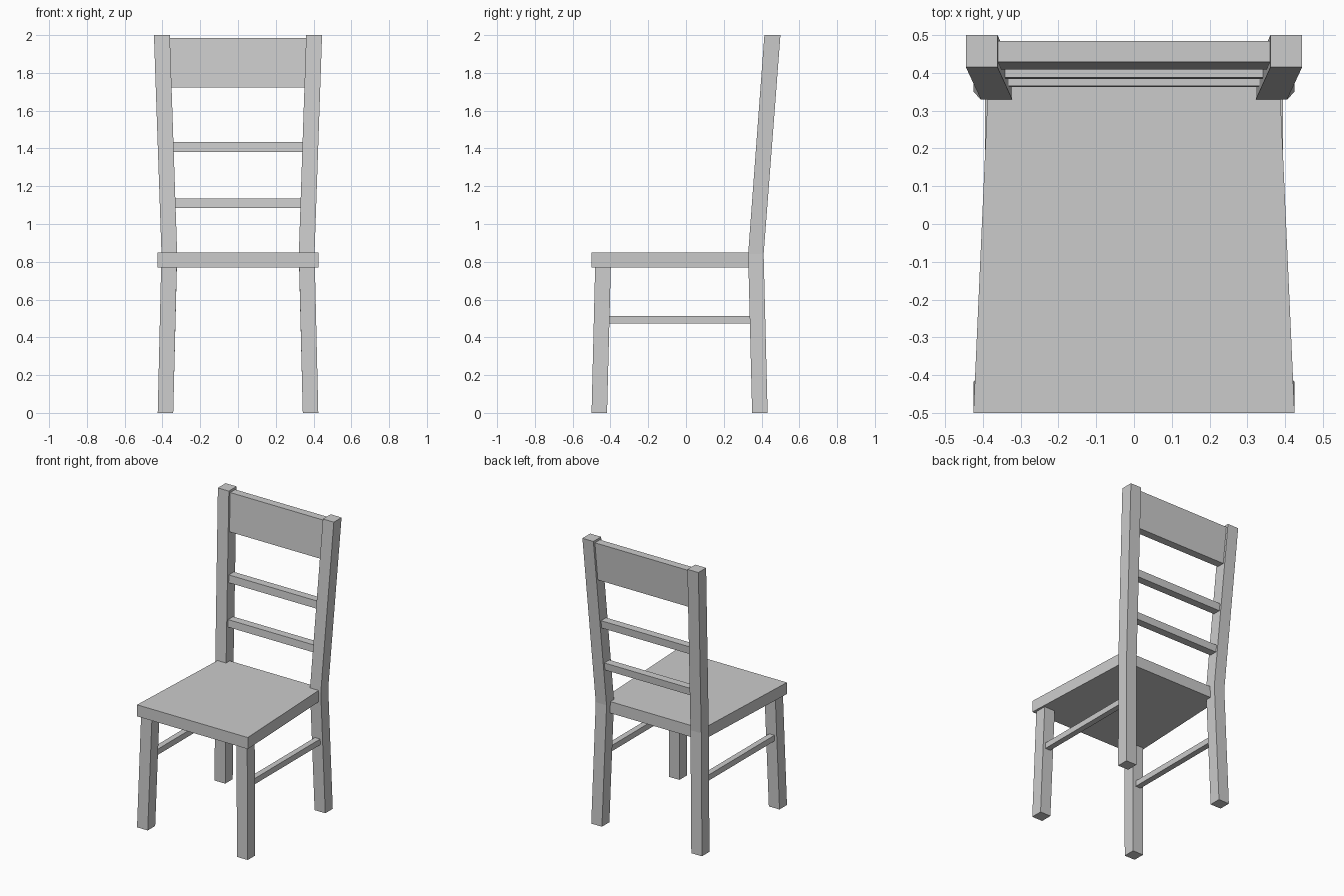
import bpy

if "Cube" in bpy.data.objects:
    bpy.data.objects.remove(bpy.data.objects["Cube"])


def loft(name, sections):
    """Closed mesh through a stack of four-cornered rings."""
    verts = [v for ring in sections for v in ring]
    n = len(sections)
    faces = [(3, 2, 1, 0), tuple(range(4 * n - 4, 4 * n))]
    for k in range(n - 1):
        for i in range(4):
            j = (i + 1) % 4
            faces.append((4 * k + i, 4 * k + j, 4 * k + 4 + j, 4 * k + 4 + i))
    mesh = bpy.data.meshes.new(name)
    mesh.from_pydata(verts, [], faces)
    obj = bpy.data.objects.new(name, mesh)
    bpy.context.collection.objects.link(obj)
    return obj


def rect(x0, x1, y0, y1, z):
    return [(x0, y0, z), (x1, y0, z), (x1, y1, z), (x0, y1, z)]


def mirror(obj):
    mod = obj.modifiers.new("mirror", 'MIRROR')
    mod.use_axis[0] = True
    mod.use_mirror_merge = False


# Seat, narrowing towards the back
loft("seat", [[(-0.425, -0.5, z), (0.425, -0.5, z), (0.386, 0.37, z), (-0.386, 0.37, z)]
              for z in (0.77, 0.85)])

# Splayed front legs
mirror(loft("front_legs", [rect(0.343, 0.425, -0.5, -0.418, 0),
                           rect(0.324, 0.407, -0.481, -0.398, 0.775)]))

# Back legs, bent at the seat and running up into the back posts
mirror(loft("back_legs", [rect(0.343, 0.425, 0.35, 0.432, 0),
                          rect(0.322, 0.405, 0.329, 0.411, 0.84),
                          rect(0.361, 0.445, 0.415, 0.5, 2.0)]))

# Side stretchers
mirror(loft("side_stretchers", [rect(0.355, 0.395, -0.43, 0.36, z) for z in (0.472, 0.512)]))


# Back slats and top rail follow the slope of the posts
def slat(name, z0, z1):
    rings = []
    for z in (z0, z1):
        t = (z - 0.84) / 1.16
        x, y = 0.34 + 0.039 * t, 0.344 + 0.086 * t
        rings.append(rect(-x, x, y, y + 0.055, z))
    loft(name, rings)


slat("lower_slat", 1.085, 1.135)
slat("middle_slat", 1.382, 1.434)
slat("top_rail", 1.722, 1.985)
